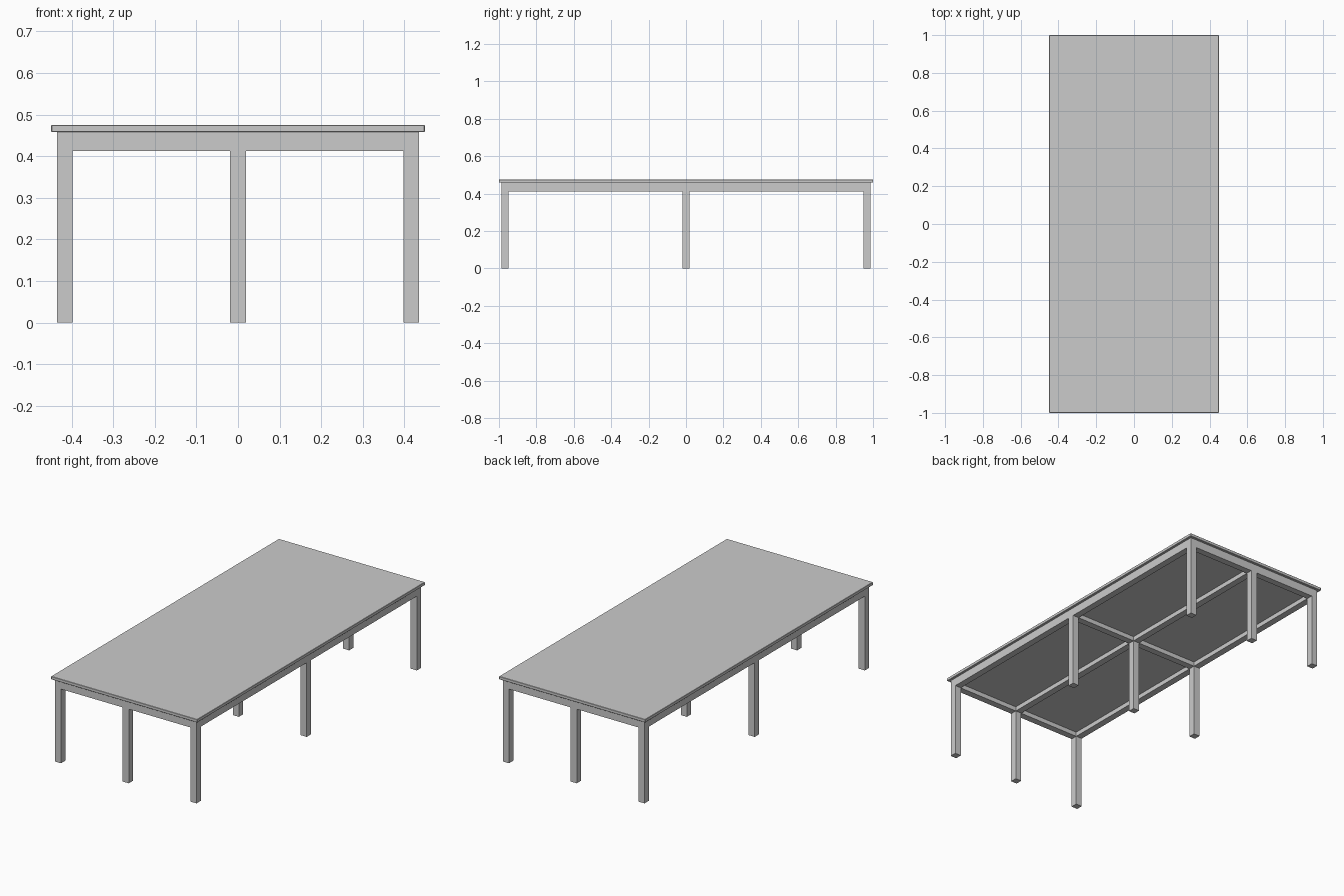
import bpy

if "Cube" in bpy.data.objects:
    bpy.data.objects.remove(bpy.data.objects["Cube"])

def box(name, x0, x1, y0, y1, z0, z1, bevel=0.0):
    bpy.ops.mesh.primitive_cube_add(size=1, location=((x0+x1)/2, (y0+y1)/2, (z0+z1)/2))
    o = bpy.context.object
    o.name = name
    o.scale = (x1-x0, y1-y0, z1-z0)
    bpy.ops.object.transform_apply(location=False, rotation=False, scale=True)
    if bevel:
        m = o.modifiers.new("edge_bevel", 'BEVEL')
        m.width = bevel
        m.segments = 1
    return o

HALF_X, HALF_Y, TOP = 0.449, 1.0, 0.475
W = 0.0188                    # half leg width
LX, LY = 0.4165, 0.967        # outer leg centres
RAIL_Z, BOARD_Z, FRAME_TOP = 0.412, 0.437, 0.458

# Table top with slightly eased edges
box("table_top", -HALF_X, HALF_X, -HALF_Y, HALF_Y, FRAME_TOP, TOP, 0.0015)

# Support board under the top, flush with the outside of the frame
box("support_board", -LX-W, LX+W, -LY-W, LY+W, BOARD_Z, FRAME_TOP)

# Nine legs on a three by three grid
xs, ys = (-LX, 0, LX), (-LY, 0, LY)
for x in xs:
    for y in ys:
        box("leg", x-W, x+W, y-W, y+W, 0, FRAME_TOP)

# Rails running between neighbouring legs in both directions
for x in xs:
    for a, b in zip(ys, ys[1:]):
        box("long_rail", x-W, x+W, a+W, b-W, RAIL_Z, FRAME_TOP)
for y in ys:
    for a, b in zip(xs, xs[1:]):
        box("cross_rail", a+W, b-W, y-W, y+W, RAIL_Z, FRAME_TOP)
